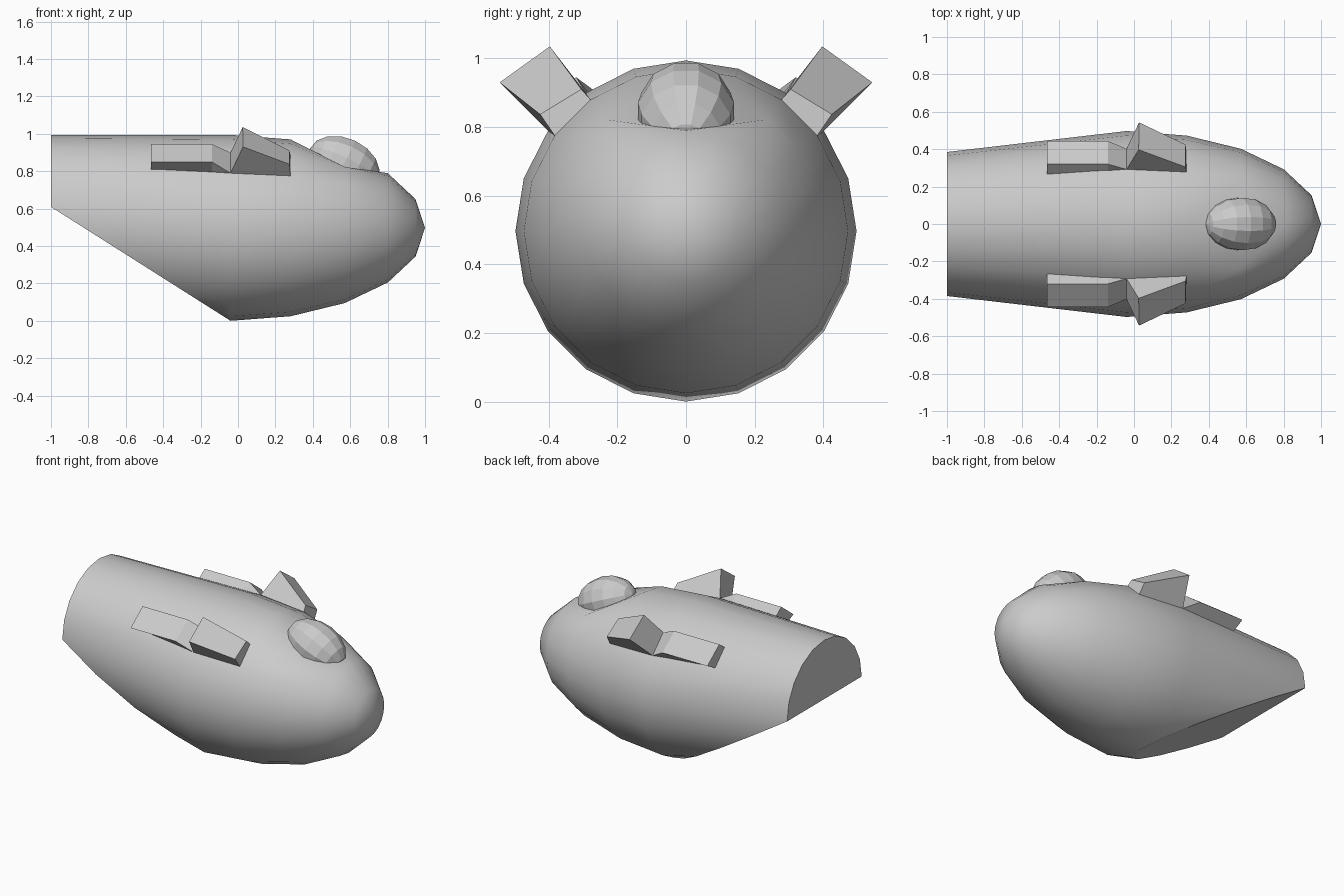
import bpy, bmesh
from math import sin, cos, radians, hypot
from mathutils import Vector, Matrix

if "Cube" in bpy.data.objects:
    bpy.data.objects.remove(bpy.data.objects["Cube"])

R = 0.497       # main radius and axis height
XM = -0.04      # widest station
N = 20


def ring_point(x, cz, r, k):
    a = radians(360 / N * k)          # k = 0 is the top
    return Vector((x, r * sin(a), cz + r * cos(a)))


def nose_point(j, k):
    a = radians(18 * j)
    return ring_point(XM + 1.04 * sin(a), R, R * cos(a), k)


def finish(name, bm, smooth=False):
    bmesh.ops.recalc_face_normals(bm, faces=bm.faces)
    me = bpy.data.meshes.new(name)
    bm.to_mesh(me)
    bm.free()
    ob = bpy.data.objects.new(name, me)
    bpy.context.collection.objects.link(ob)
    if smooth:
        bpy.ops.object.select_all(action='DESELECT')
        ob.select_set(True)
        bpy.context.view_layer.objects.active = ob
        bpy.ops.object.shade_smooth_by_angle(angle=radians(30))
    return ob


# Hull: tapered tail cone plus rounded nose, with a diamond cockpit opening
bm = bmesh.new()
rings = [[bm.verts.new(ring_point(-1, 2 * R - 0.385, 0.385, k)) for k in range(N)]]
for j in range(5):
    rings.append([bm.verts.new(nose_point(j, k)) for k in range(N)])
tip = bm.verts.new((1, 0, R))
bm.faces.new(rings[0])
for i in range(5):
    for k in range(N):
        n = (k + 1) % N
        if i in (2, 3) and k in (0, 1, N - 2, N - 1):
            continue
        bm.faces.new((rings[i][k], rings[i][n], rings[i + 1][n], rings[i + 1][k]))
for k in range(N):
    bm.faces.new((rings[5][k], rings[5][(k + 1) % N], tip))
pit = bm.verts.new((nose_point(2, 0).x, 0, 0.815))
mid = rings[3]
for s in (1, -1):
    corner = mid[2 * s]
    for end in (rings[2], rings[4]):
        bm.faces.new((end[0], end[s], corner))
        bm.faces.new((end[s], end[2 * s], corner))
        bm.faces.new((end[0], corner, pit))     # sunken cockpit floor
for s in (0, 1, -1):
    bm.verts.remove(mid[s])

# Slanted flat belly
d = Vector((-0.96, 0, 2 * R - 0.385))
normal = Vector((-d.z, 0, d.x)).normalized()
cut = bmesh.ops.bisect_plane(bm, geom=bm.verts[:] + bm.edges[:] + bm.faces[:], dist=1e-4,
                             plane_co=(XM, 0, 0), plane_no=normal, clear_outer=True)
bmesh.ops.holes_fill(bm, edges=[e for e in bm.edges if e.is_boundary], sides=0)
finish("hull", bm, smooth=True)


def loft(name, sections):
    """Join four-point sections into a closed flat-faced block."""
    bm = bmesh.new()
    rows = [[bm.verts.new(p) for p in sec] for sec in sections]
    for a, b in zip(rows, rows[1:]):
        for k in range(4):
            n = (k + 1) % 4
            bm.faces.new((a[k], a[n], b[n], b[k]))
    bm.faces.new(rows[0])
    bm.faces.new(rows[-1])
    return finish(name, bm)


def tail_pair(x, sink=0.0):
    t = (XM - x) / 0.96
    r = R + (0.385 - R) * t
    return [ring_point(x, 2 * R - r, r - sink, k) for k in (2, 3)]


# Side pods and flared fins, one of each per side
for s, side in ((1, "left"), (-1, "right")):
    flip = lambda pts: [Vector((p[0], s * p[1], p[2])) for p in pts]
    pod = []
    for x in (-0.465, -0.14):
        pod.append(flip(tail_pair(x, 0.015) + [(x, 0.444, 0.85), (x, 0.32, 0.945)]))
    upper, lower = tail_pair(XM)
    pod.append(flip(tail_pair(XM, 0.015) + [lower, upper]))
    loft(side + "_pod", pod)
    front = [nose_point(1, 2), nose_point(1, 3)]
    loft(side + "_fin", [
        flip([upper, lower, (0.027, 0.543, 0.93), (0.025, 0.397, 1.035)]),
        flip(front + [(0.275, 0.425, 0.837), (0.275, 0.305, 0.91)])])

# Faceted canopy bubble, poles along the fuselage and tilted nose-down
bm = bmesh.new()
m = (Matrix.Translation((0.567, 0, 0.838)) @ Matrix.Rotation(radians(25), 4, 'Y')
     @ Matrix.Diagonal((0.2, 0.145, 0.143, 1)) @ Matrix.Rotation(radians(90), 4, 'Y')
     @ Matrix.Rotation(radians(15), 4, 'Z'))
bmesh.ops.create_uvsphere(bm, u_segments=12, v_segments=8, radius=1, matrix=m)
finish("canopy", bm)
